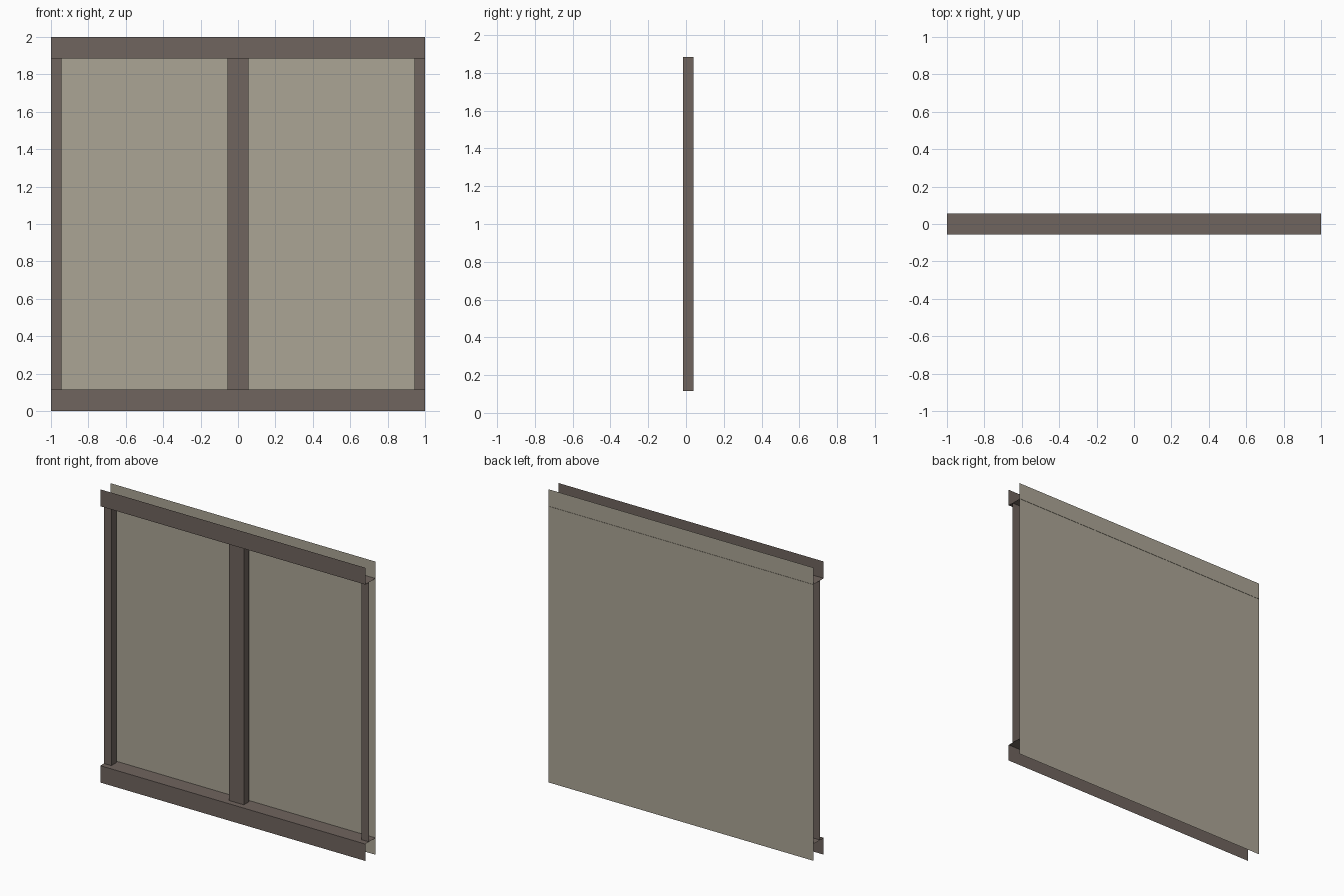
import bpy
from mathutils import Vector

if "Cube" in bpy.data.objects:
    bpy.data.objects.remove(bpy.data.objects["Cube"])

W, H = 1.0, 2.0          # half width, height
R = 0.115                # rail height
F, B = -0.056, 0.056     # front and back depth
SHEET = 0.054            # depth of the backing sheet
PF, PB = -0.017, 0.039   # post front and back depth


def material(name, color):
    m = bpy.data.materials.new(name)
    m.diffuse_color = (*color, 1)
    m.use_nodes = True
    m.node_tree.nodes["Principled BSDF"].inputs["Base Color"].default_value = m.diffuse_color
    return m


frame = material("brown_frame", (0.160, 0.129, 0.112))
panel = material("beige_panel", (0.410, 0.378, 0.302))


def strip(name, profile, sweep, mat):
    """Sweep an open profile along a vector into a thin-sheet part."""
    pts = [Vector(p) for p in profile]
    n = len(pts)
    verts = pts + [p + Vector(sweep) for p in pts]
    faces = [(i, i + 1, n + i + 1, n + i) for i in range(n - 1)]
    mesh = bpy.data.meshes.new(name)
    mesh.from_pydata(verts, [], faces)
    mesh.materials.append(mat)
    ob = bpy.data.objects.new(name, mesh)
    bpy.context.collection.objects.link(ob)
    return ob


# backing sheet, facing the front
strip("back_panel", [(-W, SHEET, 0), (W, SHEET, 0)], (0, 0, H), panel)

# open L-shaped rails: front face plus a flange reaching the sheet
along = (2 * W, 0, 0)
strip("top_rail", [(-W, B, H - R), (-W, F, H - R), (-W, F, H)][::-1], along, frame)
strip("bottom_rail", [(-W, F, 0), (-W, F, R), (-W, SHEET, R)][::-1], along, frame)

# posts between the rails
up = (0, 0, H - 2 * R)
hw = 0.056
strip("center_post", [(-hw, PB, R), (-hw, PF, R), (hw, PF, R), (hw, PB, R)], up, frame)
strip("left_post", [(-W, PF, R), (-W + hw, PF, R), (-W + hw, PB, R)], up, frame)
strip("right_post", [(W - hw, PB, R), (W - hw, PF, R), (W, PF, R)], up, frame)

# make the rails face outwards
for name in ("top_rail", "bottom_rail"):
    mesh = bpy.data.objects[name].data
    front = min(mesh.polygons, key=lambda p: p.center.y)
    if front.normal.y > 0:
        mesh.flip_normals()
